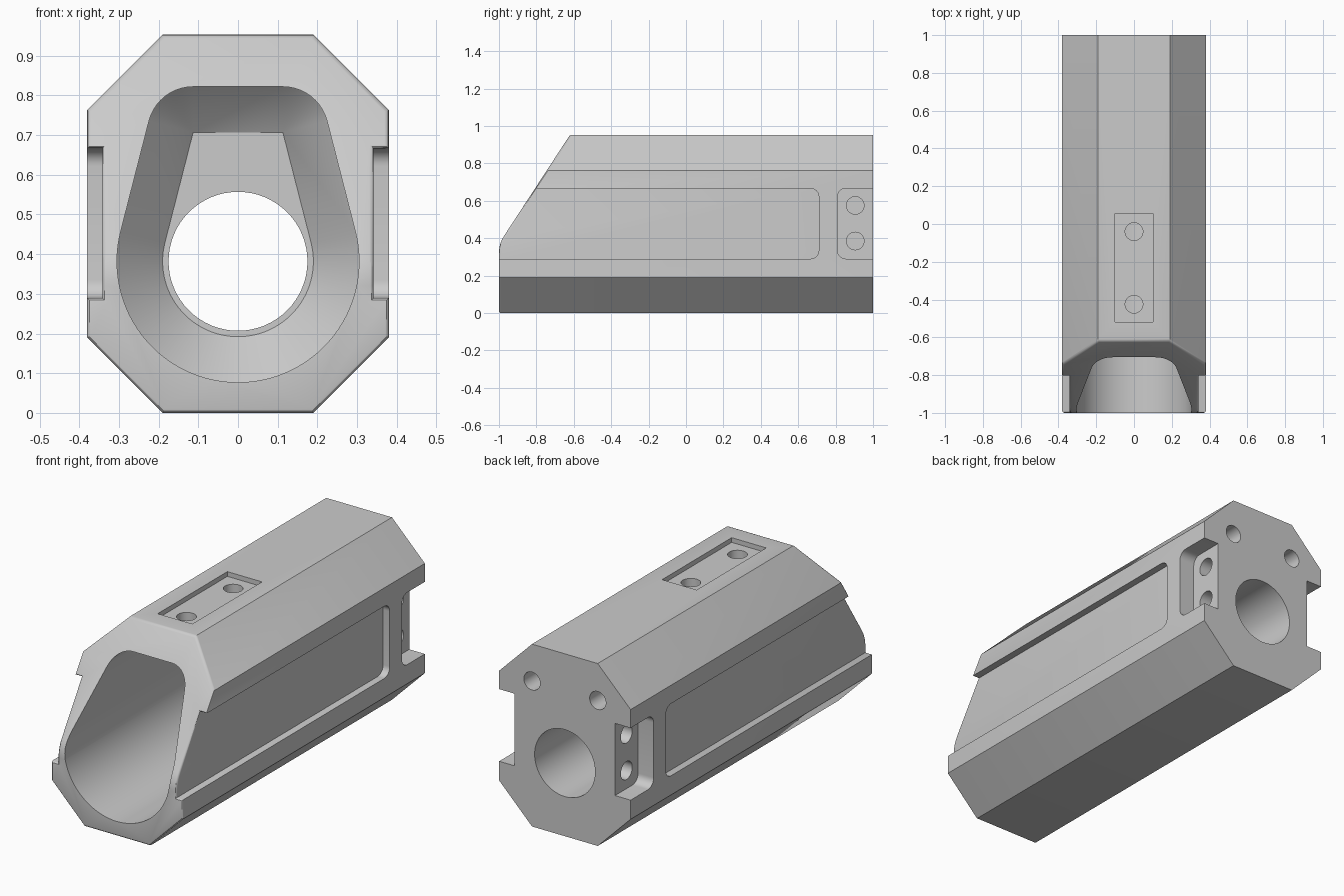
import bpy, bmesh
from math import sin, cos, pi, radians, atan2, acos, hypot

if "Cube" in bpy.data.objects:
    bpy.data.objects.remove(bpy.data.objects["Cube"])


def loft(name, rings):
    """Closed solid through a list of equal-length rings of 3D points."""
    bm = bmesh.new()
    loops = [[bm.verts.new(p) for p in ring] for ring in rings]
    n = len(loops[0])
    for a, b in zip(loops, loops[1:]):
        for i in range(n):
            j = (i + 1) % n
            bm.faces.new((a[i], a[j], b[j], b[i]))
    bm.faces.new(loops[0])
    bm.faces.new(loops[-1])
    bmesh.ops.remove_doubles(bm, verts=bm.verts, dist=1e-5)
    bmesh.ops.recalc_face_normals(bm, faces=bm.faces)
    mesh = bpy.data.meshes.new(name)
    bm.to_mesh(mesh)
    bm.free()
    ob = bpy.data.objects.new(name, mesh)
    bpy.context.collection.objects.link(ob)
    return ob


def prism(name, outline, axis, lo, hi):
    """Extrude a 2D outline along one axis; the outline keeps the other two in order."""
    place = {"x": lambda p, t: (t, p[0], p[1]),
             "y": lambda p, t: (p[0], t, p[1]),
             "z": lambda p, t: (p[0], p[1], t)}[axis]
    return loft(name, [[place(p, t) for p in outline] for t in (lo, hi)])


def arc(cx, cy, r, start, end, steps):
    return [(cx + r * cos(start + (end - start) * i / steps),
             cy + r * sin(start + (end - start) * i / steps)) for i in range(steps + 1)]


def circle(cx, cy, r, sides=40):
    return arc(cx, cy, r, 0, 2 * pi, sides)[:-1]


def rounded(x0, x1, y0, y1, r):
    corners = ((x1 - r, y1 - r), (x0 + r, y1 - r), (x0 + r, y0 + r), (x1 - r, y0 + r))
    return [p for k, (x, y) in enumerate(corners)
            for p in arc(x, y, r, k * pi / 2, (k + 1) * pi / 2, 8)]


def carve(target, cutter, operation="DIFFERENCE"):
    mod = target.modifiers.new("carve", "BOOLEAN")
    mod.object, mod.operation, mod.solver = cutter, operation, "EXACT"
    graph = bpy.context.evaluated_depsgraph_get()
    mesh = bpy.data.meshes.new_from_object(target.evaluated_get(graph))
    target.modifiers.clear()
    target.data = mesh
    bpy.data.objects.remove(cutter)


# Octagonal housing
W, C, H = 0.38, 0.19, 0.953
half = [(C, 0), (W, C), (W, H - C), (C, H)]
housing = prism("housing", half + [(-x, z) for x, z in reversed(half)], "y", -1.1, 1)

# Sloped nose with a rounded break in the side profile
a, b, c = (-1, 0.32), (-1, 0.37), (-0.973, 0.412)
nose = [tuple((1 - t) ** 2 * a[k] + 2 * t * (1 - t) * b[k] + t * t * c[k] for k in (0, 1))
        for t in [i / 6 for i in range(7)]]
side = [(1.1, -0.1), (-1, -0.1)] + nose + [(-0.524, 1.1), (1.1, 1.1)]
carve(housing, prism("side_profile", side, "x", -1, 1), "INTERSECT")

# Long shallow side panels
for s in (-1, 1):
    panel = rounded(-1.2, 0.71, 0.29, 0.667, 0.045)
    carve(housing, prism("side_panel", panel, "x", s * 0.342, s * 0.5))

# Softened outer edges around the nose
bm = bmesh.new()
bm.from_mesh(housing.data)
front = {f for f in bm.faces if f.normal.y < -0.3 and f.calc_center_median().y < -0.55}
rim = [e for e in bm.edges if sum(f in front for f in e.link_faces) == 1]
bmesh.ops.bevel(bm, geom=rim, offset=0.011, segments=3, profile=0.5, affect="EDGES")
bm.to_mesh(housing.data)
bm.free()

# Main cavity: round below, narrowing to the top, ending in a 45 degree taper
BORE_Z, TOP_X, TOP_Z, R = 0.382, 0.113, 0.707, 0.19
rise = TOP_Z - BORE_Z
tangent = atan2(rise, TOP_X) - acos(R / hypot(TOP_X, rise))


def cavity_ring(y, grow):
    pts = arc(TOP_X, TOP_Z, grow, tangent, pi / 2, 10)
    pts += arc(-TOP_X, TOP_Z, grow, pi / 2, pi - tangent, 10)
    pts += arc(0, BORE_Z, R + grow, pi - tangent, 2 * pi + tangent, 56)
    return [(x, y, z) for x, z in pts]


WALL, END = 0.115, 0.6
carve(housing, loft("cavity", [cavity_ring(-1.2, WALL), cavity_ring(END - WALL, WALL),
                               cavity_ring(END, 0)]))
carve(housing, prism("bore", circle(0, BORE_Z, 0.175, 64), "y", END - 0.05, 1.1))

# Rear side notches with screw holes, and rear face holes
HOLE = 0.047
for s in (-1, 1):
    notch = rounded(0.81, 1.2, 0.29, 0.667, 0.045)
    carve(housing, prism("rear_notch", notch, "x", s * 0.29, s * 0.5))
    for z in (0.385, 0.575):
        carve(housing, prism("notch_hole", circle(0.905, z, HOLE), "x", s * 0.195, s * 0.4))
    carve(housing, prism("rear_hole", circle(s * C, 0.76, HOLE), "y", 0.75, 1.1))

# Top recess with two screw holes
recess = [(-0.1, -0.52), (0.1, -0.52), (0.1, 0.055), (-0.1, 0.055)]
carve(housing, prism("top_recess", recess, "z", H - 0.025, 1.1))
for y in (-0.425, -0.04):
    carve(housing, prism("top_hole", circle(0, y, HOLE), "z", 0.75, 1.1))

# Single grey material
grey = bpy.data.materials.new("plain_grey")
grey.use_nodes = True
colour = (0.6, 0.6, 0.6, 1)
grey.diffuse_color = colour
grey.node_tree.nodes["Principled BSDF"].inputs["Base Color"].default_value = colour
housing.data.materials.clear()
housing.data.materials.append(grey)
for p in housing.data.polygons:
    p.material_index = 0

bpy.ops.object.select_all(action="DESELECT")
housing.select_set(True)
bpy.context.view_layer.objects.active = housing
bpy.ops.object.shade_smooth_by_angle(angle=radians(30))
